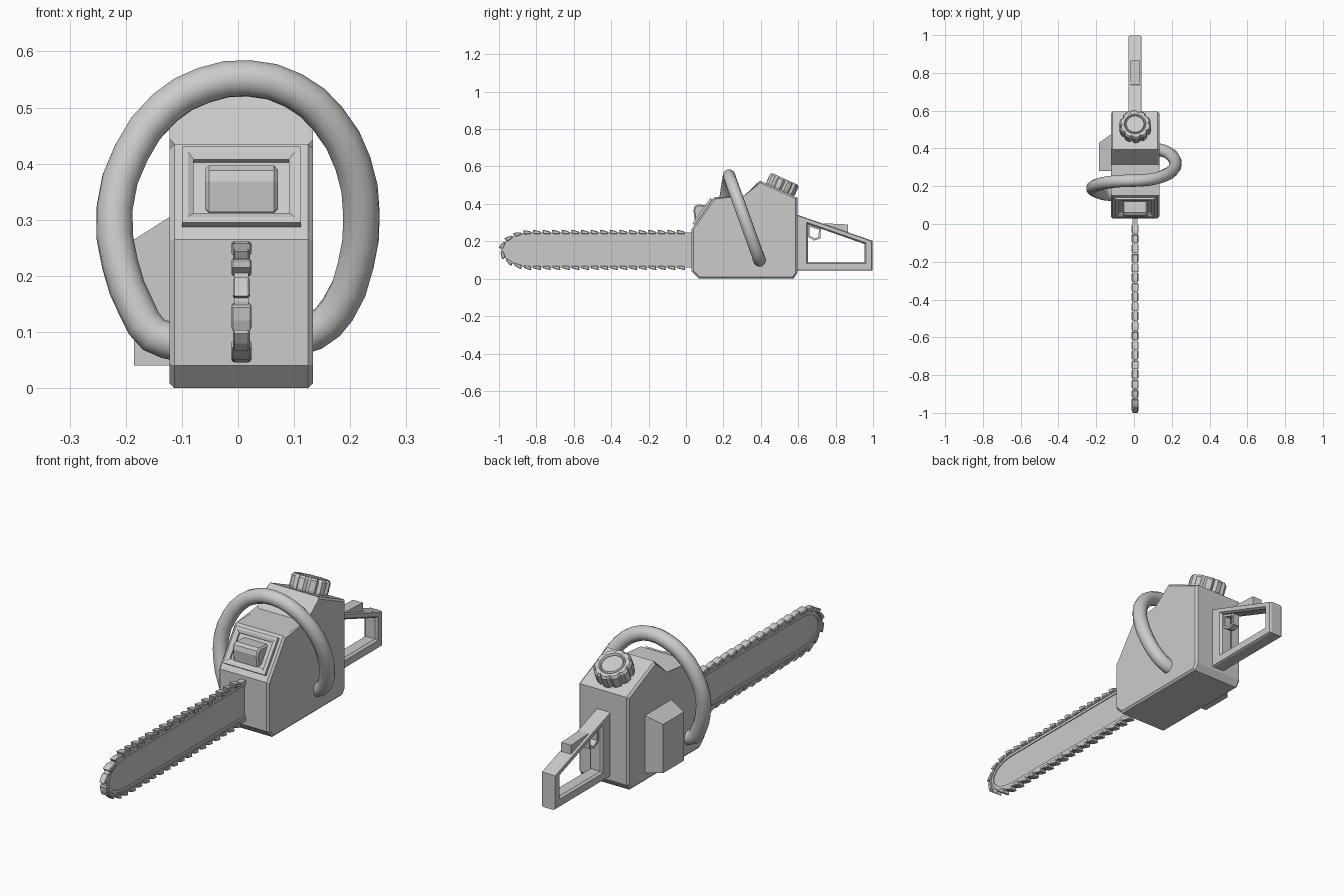
import bpy, bmesh, math
from mathutils import Matrix, Vector

if "Cube" in bpy.data.objects:
    bpy.data.objects.remove(bpy.data.objects["Cube"])

GREY = (0.6, 0.6, 0.6, 1)
mat = bpy.data.materials.new("plain_grey")
mat.use_nodes = True
mat.diffuse_color = GREY
mat.node_tree.nodes["Principled BSDF"].inputs["Base Color"].default_value = GREY

MID = 0.006  # centre plane of the saw


def frame(a, b, c, origin):
    """Matrix whose axes a, b carry a profile and whose axis c is its depth."""
    m = Matrix((a, b, c)).transposed().to_4x4()
    m.translation = Vector(origin)
    return m


SIDE = frame((0, 1, 0), (0, 0, 1), (1, 0, 0), (MID, 0, 0))


def finish(bm, name):
    bmesh.ops.recalc_face_normals(bm, faces=bm.faces)
    mesh = bpy.data.meshes.new(name)
    bm.to_mesh(mesh)
    bm.free()
    mesh.materials.append(mat)
    obj = bpy.data.objects.new(name, mesh)
    bpy.context.collection.objects.link(obj)
    return obj


def add_loft(bm, loops, matrix, ring=False, bevel=0):
    """Join (points, depth) loops by quads; cap the ends, or close into a ring."""
    rows = [[bm.verts.new(matrix @ Vector((a, b, d))) for a, b in pts] for pts, d in loops]
    pairs = list(zip(rows, rows[1:])) + ([(rows[-1], rows[0])] if ring else [])
    for lo, hi in pairs:
        for i in range(len(lo)):
            j = (i + 1) % len(lo)
            bm.faces.new((lo[i], lo[j], hi[j], hi[i]))
    if not ring:
        caps = [bm.faces.new(rows[0][::-1]), bm.faces.new(rows[-1])]
        if bevel:
            edges = {e for f in caps for e in f.edges}
            bmesh.ops.bevel(bm, geom=list(edges), offset=bevel, segments=1, affect='EDGES')


def loft(name, loops, matrix=SIDE, **options):
    bm = bmesh.new()
    add_loft(bm, loops, matrix, **options)
    return finish(bm, name)


def prism(name, pts, lo, hi, matrix=SIDE, bevel=0):
    return loft(name, [(pts, lo), (pts, hi)], matrix, bevel=bevel)


def frame_ring(name, outer, inner, lo, hi, matrix=SIDE, lip=None):
    loops = [(outer, lo), (outer, hi), (lip or inner, hi), (inner, hi * 0.6 if lip else hi), (inner, lo)]
    return loft(name, loops if lip else loops[:3] + loops[4:], matrix, ring=True)


def rect(w, h):
    return [(-w, -h), (w, -h), (w, h), (-w, h)]


# Engine body
prism("engine_body", [(0.03, 0.04), (0.07, 0), (0.575, 0), (0.595, 0.03), (0.595, 0.433),
                      (0.395, 0.524), (0.315, 0.435), (0.15, 0.435), (0.03, 0.265)],
      -0.128, 0.128, bevel=0.009)

# Side cover, tapering outwards at the back and top
loft("side_cover", [([(0.28, 0.04), (0.48, 0.04), (0.48, 0.31), (0.28, 0.31)], -0.12),
                    ([(0.28, 0.04), (0.43, 0.04), (0.43, 0.265), (0.28, 0.265)], -0.191)])


# Guide bar and chain
def bar_outline(inset, steps=14):
    mid, half, nose, length = 0.154, 0.093 - inset, -0.83, 0.155 - inset
    pts = [(0.05, mid + half)]
    for i in range(steps + 1):
        t = math.pi * (0.5 + i / steps)
        pts.append((nose + length * math.cos(t), mid + half * math.sin(t)))
    return pts + [(0.05, mid - half)]


prism("guide_bar", bar_outline(0.015), -0.006, 0.006)
frame_ring("bar_rim", bar_outline(0.008), bar_outline(0.024), -0.010, 0.010)
frame_ring("chain_band", bar_outline(-0.001), bar_outline(0.012), -0.013, 0.013)

path = [Vector(p) for p in bar_outline(0, 28)]
lengths = [(q - p).length for p, q in zip(path, path[1:])]
COUNT = 42
bm = bmesh.new()
for k in range(COUNT):
    s, i = (k + 0.5) / COUNT * sum(lengths), 0
    while s > lengths[i]:
        s -= lengths[i]
        i += 1
    t = (path[i + 1] - path[i]).normalized()
    n = Vector((t.y, -t.x))
    p = path[i] + t * s
    if p.x > 0.02:
        continue
    # Each link is a raked cutter, alternately wide and narrow
    link = [p + t * a + n * b for a, b in
            ((-0.021, -0.008), (0.017, -0.008), (0.023, 0.014), (0.004, 0.012), (-0.018, 0.005))]
    width = 0.018 if k % 2 else 0.015
    add_loft(bm, [(link, -width), (link, width)], SIDE, bevel=0.003)
finish(bm, "chain_links")

# Rear handle with its opening, throttle lock and trigger loop
outer = [(0.585, 0.043), (0.997, 0.043), (0.997, 0.203), (0.585, 0.345)]
inner = [(0.652, 0.088), (0.955, 0.088), (0.955, 0.185), (0.652, 0.292)]
lip = [(0.644, 0.080), (0.963, 0.080), (0.963, 0.191), (0.644, 0.302)]
edge = [(0.585, 0.047), (0.993, 0.047), (0.993, 0.200), (0.585, 0.341)]
loft("rear_handle", [(edge, -0.034), (outer, -0.026), (outer, 0.026), (edge, 0.034),
                     (lip, 0.034), (inner, 0.024), (inner, -0.024), (lip, -0.034)], ring=True)
prism("throttle_lock", [(0.72, 0.285), (0.865, 0.235), (0.865, 0.290), (0.74, 0.296)], -0.025, 0.025)
frame_ring("trigger", [(0.65, 0.225), (0.685, 0.204), (0.718, 0.215), (0.722, 0.275), (0.65, 0.298)],
           [(0.661, 0.231), (0.687, 0.215), (0.708, 0.223), (0.711, 0.262), (0.661, 0.278)],
           -0.016, 0.016)

# Filter panel on the sloping front, with a wedge-shaped latch
SLOPE = frame((1, 0, 0), (0, 0.577, 0.817), (0, -0.817, 0.577), (MID, 0.0935, 0.355))
frame_ring("filter_frame", rect(0.106, 0.083), rect(0.085, 0.058), -0.005, 0.014, SLOPE,
           lip=rect(0.095, 0.071))
prism("filter_latch", [(0.075, 0.312), (0.046, 0.314), (0.04, 0.368), (0.046, 0.388),
                       (0.06, 0.397), (0.125, 0.392)], -0.065, 0.065, bevel=0.007)

# Fuel cap on the sloping rear
CAP = frame((1, 0, 0), (0, 0.909, -0.416), (0, 0.416, 0.909), (MID, 0.503, 0.475))


def lobed(radius, groove=0):
    pts = []
    for i in range(40):
        t = math.tau * (i + 0.5) / 40
        r = radius - (groove if i % 4 == 0 else 0)
        pts.append((r * math.cos(t), r * math.sin(t)))
    return pts


loft("fuel_cap", [(lobed(0.078, 0.009), -0.01), (lobed(0.084, 0.011), 0.01),
                  (lobed(0.084, 0.011), 0.054), (lobed(0.076, 0.008), 0.064),
                  (lobed(0.058), 0.064), (lobed(0.053), 0.056),
                  (lobed(0.050), 0.056), (lobed(0.046), 0.062)], CAP)

# Wrap-around front handle: a tube whose two legs lean by different amounts
arch = [(0.10, 0.092), (0.135, 0.10), (0.178, 0.14), (0.21, 0.22), (0.22, 0.31), (0.205, 0.40),
        (0.16, 0.48), (0.10, 0.53), (0.02, 0.552), (-0.06, 0.54), (-0.13, 0.50), (-0.19, 0.42),
        (-0.22, 0.32), (-0.21, 0.22), (-0.18, 0.14), (-0.15, 0.095), (-0.10, 0.08)]
curve = bpy.data.curves.new("handle_path", 'CURVE')
curve.dimensions = '3D'
curve.bevel_depth = 0.033
curve.bevel_resolution = 4
curve.resolution_u = 2
curve.use_fill_caps = True
spline = curve.splines.new('BEZIER')
spline.bezier_points.add(len(arch) - 1)
for point, (x, z) in zip(spline.bezier_points, arch):
    lean = 0.36 if x > 0.02 else -0.16
    point.co = (x, 0.23 + (0.552 - z) * lean, z)
    point.handle_left_type = point.handle_right_type = 'AUTO'
tube = bpy.data.objects.new("handle_path", curve)
bpy.context.collection.objects.link(tube)
bpy.context.view_layer.update()
bm = bmesh.new()
bm.from_mesh(bpy.data.meshes.new_from_object(tube.evaluated_get(bpy.context.evaluated_depsgraph_get())))
bpy.data.objects.remove(tube)
handle = finish(bm, "front_handle")
handle.data.materials.clear()
handle.data.materials.append(mat)
for face in handle.data.polygons:
    face.material_index = 0
    face.use_smooth = len(face.vertices) == 4
